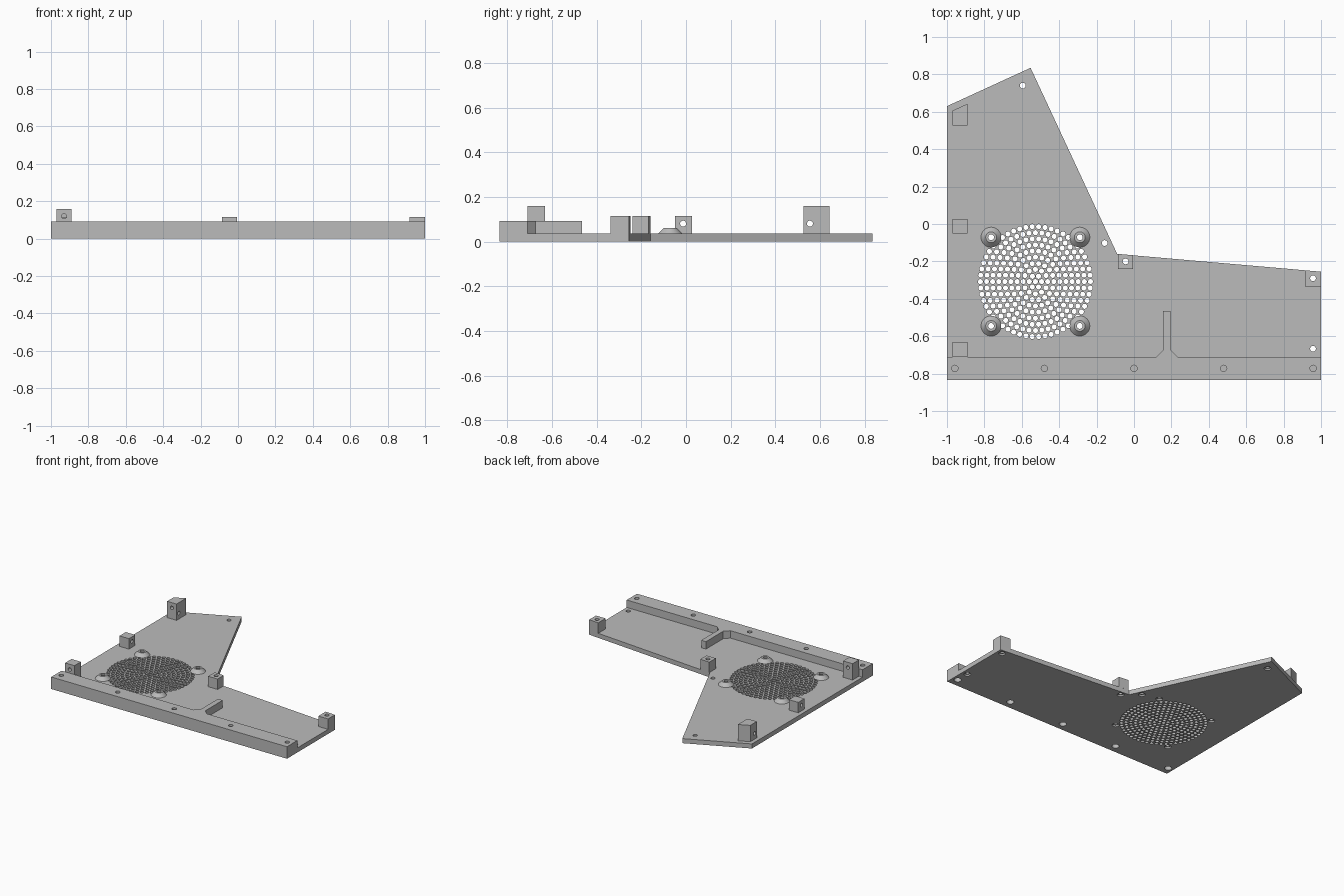
import bpy, bmesh, math
from mathutils import Matrix, Vector

cube = bpy.data.objects.get("Cube")
if cube:
    bpy.data.objects.remove(cube, do_unlink=True)

grey = bpy.data.materials.new("plain grey")
grey.use_nodes = True
colour = (0.5, 0.5, 0.5, 1)
grey.diffuse_color = colour
grey.node_tree.nodes["Principled BSDF"].inputs["Base Color"].default_value = colour

T = 0.035       # plate thickness
RAIL = 0.092    # rail height
E = 0.01        # cutter overshoot


def finish(name, bm):
    bmesh.ops.recalc_face_normals(bm, faces=bm.faces)
    mesh = bpy.data.meshes.new(name)
    bm.to_mesh(mesh)
    bm.free()
    mesh.materials.append(grey)
    ob = bpy.data.objects.new(name, mesh)
    bpy.context.collection.objects.link(ob)
    return ob


def prism(name, outline, z0, z1):
    bm = bmesh.new()
    face = bm.faces.new([bm.verts.new((x, y, z0)) for x, y in outline])
    up = bmesh.ops.extrude_face_region(bm, geom=[face])["geom"]
    verts = [v for v in up if isinstance(v, bmesh.types.BMVert)]
    bmesh.ops.translate(bm, verts=verts, vec=(0, 0, z1 - z0))
    return finish(name, bm)


def lathe(bm, origin, profile, axis="Z", sides=24):
    """Closed solid of revolution from (radius, height) pairs."""
    turn = Vector((0, 0, 1)).rotation_difference(
        Vector([float(axis == a) for a in "XYZ"])).to_matrix().to_4x4()
    place = Matrix.Translation(origin) @ turn
    rings = []
    for r, h in profile:
        angles = [math.tau * i / sides for i in range(sides)]
        rings.append([bm.verts.new(place @ Vector((r * math.cos(a), r * math.sin(a), h)))
                      for a in angles])
    bm.faces.new(rings[0][::-1])
    bm.faces.new(rings[-1])
    for a, b in zip(rings, rings[1:]):
        for i in range(sides):
            j = (i + 1) % sides
            bm.faces.new((a[i], a[j], b[j], b[i]))


# Base plate
plate = prism("base_plate", [(-1, -0.835), (1, -0.835), (1, -0.255), (-0.09, -0.16),
                             (-0.553, 0.835), (-1, 0.63)], 0, T)

# Front rail with a chamfered rib running back from it
rail = prism("front_rail", [(-1, -0.835), (1, -0.835), (1, -0.71), (0.232, -0.71),
                            (0.196, -0.674), (0.196, -0.465), (0.156, -0.465),
                            (0.156, -0.674), (0.12, -0.71), (-1, -0.71)], T, RAIL)

# Mounting blocks
L, R = -0.97, -0.89
blocks = [
    prism("front_right_block", [(L, -0.71), (R, -0.71), (R, -0.632), (L, -0.632)], T, 0.16),
    prism("middle_right_block", [(L, -0.05), (R, -0.05), (R, 0.026), (L, 0.026)], T, 0.115),
    prism("back_right_block", [(L, 0.527), (R, 0.527), (R, 0.643), (L, 0.606)], T, 0.16),
    prism("notch_block", [(-0.085, -0.24), (-0.005, -0.24), (-0.005, -0.167),
                          (-0.085, -0.16)], T, 0.115),
    prism("left_block", [(0.918, -0.337), (1, -0.337), (1, -0.255), (0.918, -0.248)], T, 0.115),
]

# Conical fan posts
fan = Vector((-0.527, -0.308, 0))
posts, post_spots = [], []
for sx in (-1, 1):
    for sy in (-1, 1):
        spot = fan + Vector((sx, sy, 0)) * 0.237
        bm = bmesh.new()
        lathe(bm, spot, [(0.054, T), (0.029, 0.061)], sides=32)
        posts.append(finish("fan_post", bm))
        post_spots.append(spot)

# Screw holes: stepped through holes, capped rail holes and side holes
bm = bmesh.new()
spots = post_spots + [Vector((x, y, 0)) for x, y in (
    (-0.045, -0.2), (0.957, -0.29), (0.957, -0.667), (-0.157, -0.102), (-0.595, 0.74))]
for s in spots:
    lathe(bm, s, [(0.024, -E), (0.024, 0.012), (0.0155, 0.012), (0.0155, 0.13)])
for i in range(-2, 3):
    s = (i * 0.479, -0.772, 0)
    lathe(bm, s, [(0.026, -E), (0.026, 0.055)])
    lathe(bm, s, [(0.017, 0.06), (0.017, RAIL + E)])
for y in (-0.013, 0.555):
    lathe(bm, (L - E, y, 0.08), [(0.0135, 0), (0.0135, 0.1)], "X")
lathe(bm, (-0.93, -0.72, 0.12), [(0.0135, 0), (0.0135, 0.1)], "Y")
lathe(bm, (-0.93, 0.515, 0.12), [(0.0135, 0), (0.0135, 0.06)], "Y")
screw_cutter = finish("screw_hole_cutter", bm)

# Fan grille: rings of small holes
bm = bmesh.new()
for ring in range(10):
    count = max(1, 6 * ring)
    for i in range(count):
        a = math.tau * i / count
        spot = fan + Vector((math.cos(a), math.sin(a), 0)) * ring * 0.0327
        lathe(bm, spot, [(0.0135, -E), (0.0135, T + E)], sides=14)
grille_cutter = finish("grille_cutter", bm)


def cut(ob, cutter):
    mod = ob.modifiers.new("holes", "BOOLEAN")
    mod.operation, mod.solver, mod.object = "DIFFERENCE", "EXACT", cutter
    bpy.context.view_layer.objects.active = ob
    bpy.ops.object.modifier_apply(modifier=mod.name)


cut(plate, grille_cutter)
parts = [plate, rail] + blocks + posts
for ob in parts:
    cut(ob, screw_cutter)
for cutter in (screw_cutter, grille_cutter):
    bpy.data.objects.remove(cutter, do_unlink=True)

bpy.ops.object.select_all(action="DESELECT")
for ob in parts:
    ob.select_set(True)
bpy.context.view_layer.objects.active = plate
bpy.ops.object.shade_smooth_by_angle(angle=math.radians(30))
